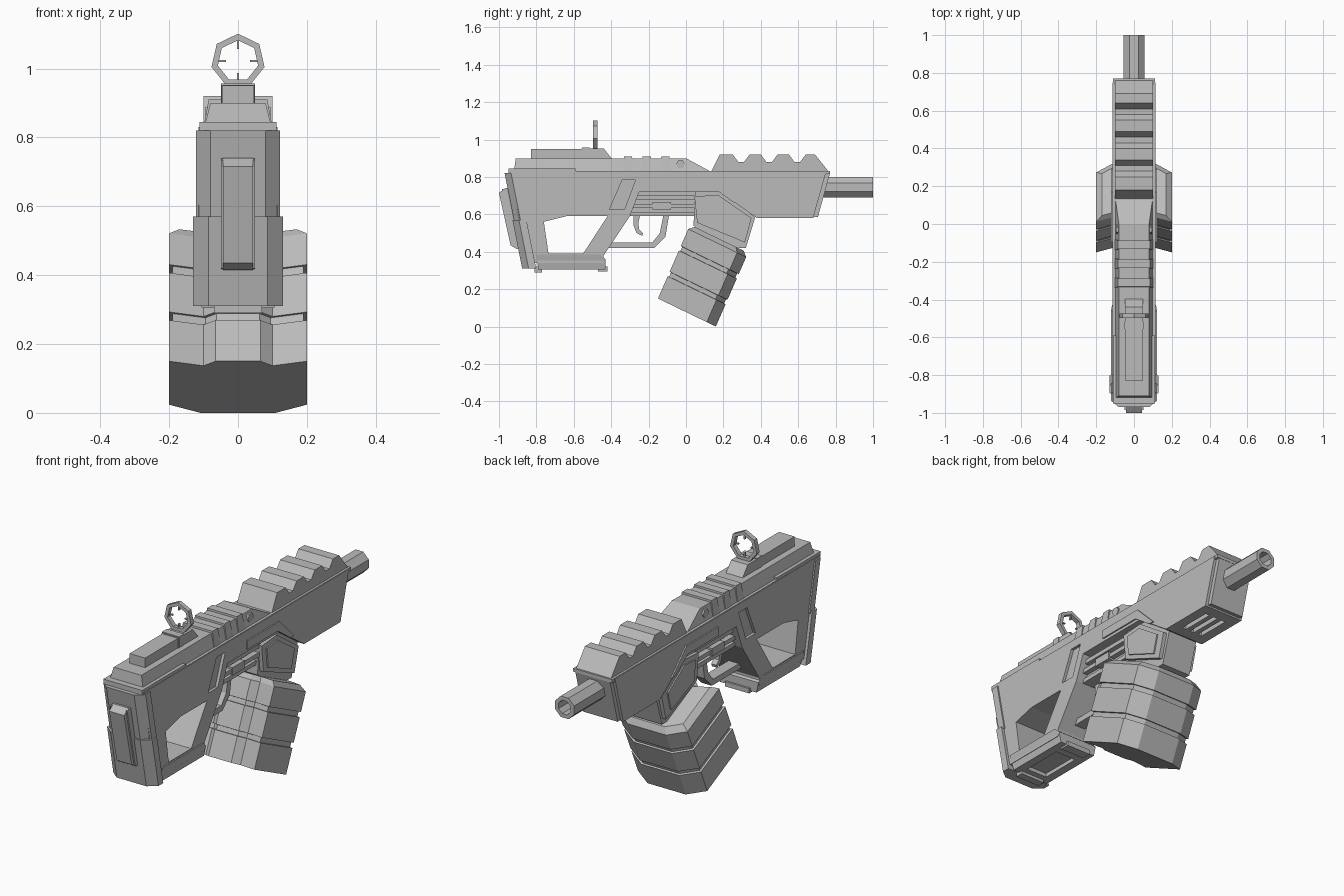
import bpy, bmesh, math

if "Cube" in bpy.data.objects:
    bpy.data.objects.remove(bpy.data.objects["Cube"])

grey = bpy.data.materials.new("mid_grey")
grey.diffuse_color = (0.5, 0.5, 0.5, 1)
grey.use_nodes = True
grey.node_tree.nodes["Principled BSDF"].inputs["Base Color"].default_value = grey.diffuse_color


def loft(name, rings, closed=False):
    """Skin through equal-sized rings; cap the ends, or join last to first."""
    bm = bmesh.new()
    vs = [[bm.verts.new(p) for p in r] for r in rings]
    n = len(vs[0])
    pairs = list(zip(vs, vs[1:])) + ([(vs[-1], vs[0])] if closed else [])
    for a, b in pairs:
        for i in range(n):
            j = (i + 1) % n
            bm.faces.new((a[i], a[j], b[j], b[i]))
    if not closed:
        bm.faces.new(vs[0][::-1])
        bm.faces.new(vs[-1])
    bmesh.ops.recalc_face_normals(bm, faces=bm.faces)
    me = bpy.data.meshes.new(name)
    bm.to_mesh(me)
    bm.free()
    me.materials.append(grey)
    ob = bpy.data.objects.new(name, me)
    bpy.context.collection.objects.link(ob)
    return ob


def prism(name, pts, w, top=None):
    """Side profile (y, z) with half width w, tapering to half width top."""
    top = w if top is None else top
    z0, z1 = min(p[1] for p in pts), max(p[1] for p in pts)
    hw = [w + (top - w) * (z - z0) / (z1 - z0) for _, z in pts]
    return loft(name, [[(s * h, y, z) for h, (y, z) in zip(hw, pts)] for s in (-1, 1)])


def side_plates(name, pts, x0, x1):
    """Same plate on the left and right sides."""
    for s, tag in ((-1, "left"), (1, "right")):
        loft(f"{name}_{tag}", [[(s * x, y, z) for y, z in pts] for x in (x0, x1)])


def box_pts(y0, y1, z0, z1):
    return [(y0, z0), (y1, z0), (y1, z1), (y0, z1)]


def tube(name, n, r, ri, y0, y1, z, phase):
    """Faceted hollow tube along y."""
    def ring(rad, y):
        a = [phase + 2 * math.pi * i / n for i in range(n)]
        return [(rad * math.cos(t), y, z + rad * math.sin(t)) for t in a]
    return loft(name, [ring(r, y0), ring(r, y1), ring(ri, y1), ring(ri, y0)], True)


def cut(ob, cutter):
    cutter.hide_render = True
    cutter.hide_set(True)
    m = ob.modifiers.new("cut", 'BOOLEAN')
    m.operation, m.object, m.solver = 'DIFFERENCE', cutter, 'EXACT'


# Main body with stock opening, side recesses and underside vents
body = prism("body", [(-.94, .83), (.75, .83), (.68, .58), (.38, .58), (.18, .72),
                      (-.25, .72), (-.30, .59), (-.44, .38), (-.44, .34),
                      (-.81, .34), (-.85, .34)], .115)
cut(body, prism("stock_opening_cutter", [(-.76, .56), (-.64, .59), (-.42, .59),
                                         (-.55, .39), (-.735, .39)], .3))
for s in (-1, 1):
    pts = [(-.41, .625), (-.34, .785), (-.27, .785), (-.33, .625)]
    cut(body, loft("side_recess_cutter", [[(s * x, y, z) for y, z in pts] for x in (.1, .2)]))
for x in (-.05, 0, .05):
    cut(body, loft("vent_cutter", [[(x + d, y, z) for y, z in box_pts(.44, .62, .5, .605)]
                                   for d in (-.012, .012)]))
prism("nose_plate", [(.73, .815), (.77, .82), (.705, .585), (.665, .59)], .1)
prism("body_top_strip", box_pts(-.95, -.59, .82, .845), .112)
prism("body_edge_strip", box_pts(-.59, .77, .815, .832), .112)

# Barrel
tube("barrel", 8, .059, .038, .70, 1.0, .745, math.pi / 8)

# Rear rail, its ribs and bolt
prism("rear_rail", [(-.92, .83), (.13, .83), (0, .9), (-.91, .9)], .098, .08)
for i in range(3):
    y = -.31 + i * .1
    prism(f"rail_rib_{i}", [(y - .028, .83), (y + .028, .83), (y + .022, .91), (y - .022, .91)],
          .1, .085)
loft("rail_bolt", [[(x, -.03 + .024 * math.cos(a * math.pi / 3),
                     .868 + .024 * math.sin(a * math.pi / 3)) for a in range(6)]
                   for x in (-.095, .095)])

# Front rail with notches
teeth = [(.13, .82), (.18, .92)]
for i in range(3):
    y = .25 + i * .15
    teeth += [(y, .92), (y + .03, .88), (y + .06, .88), (y + .09, .92)]
prism("front_rail", teeth + [(.69, .92), (.77, .82)], .1)

# Sight base and ring sight
prism("sight_rail", box_pts(-.83, -.56, .89, .95), .045)
prism("sight_base", [(-.56, .89), (-.39, .89), (-.44, .952), (-.56, .952)], .048)
prism("sight_clamp", box_pts(-.555, -.515, .89, .957), .05)
tube("sight_ring", 7, .079, .06, -.497, -.473, 1.022, math.pi / 2)
for i in range(4):
    c, s = [(1, 0), (0, 1), (-1, 0), (0, -1)][i]
    loft(f"sight_tick_{i}", [[(c * r - s * d, y, 1.022 + s * r + c * d)
                              for y, d in box_pts(-.49, -.48, -.003, .003)]
                             for r in (.035, .06)])


# Butt: two chamfered shells following the slanted back
def butt(name, z0, z1, w, inner, off):
    rings = []
    for z in (z0, z1):
        b = -.97 + (.82 - z) * .2 + off
        rings.append([(-w, b + .075, z), (-w, b + .035, z), (-inner, b, z),
                      (inner, b, z), (w, b + .035, z), (w, b + .075, z)])
    loft(name, rings)


butt("butt_upper", .56, .82, .122, .08, 0)
butt("butt_lower", .31, .57, .13, .085, -.008)
prism("butt_pad", [(-.94, .74), (-.965, .74), (-1, .715), (-.938, .435),
                   (-.905, .415), (-.87, .415)], .043)
side_plates("butt_pad_rim", [(-.94, .74), (-.985, .735), (-.917, .42), (-.87, .415)], .043, .05)

# Stock foot with hollow underside
foot = prism("stock_foot", [(-.79, .305), (-.43, .305), (-.43, .36), (-.46, .385),
                            (-.80, .385)], .105, .122)
cut(foot, prism("foot_cutter", box_pts(-.74, -.52, .2, .325), .06))
prism("foot_catch", box_pts(-.47, -.42, .295, .32), .07)
prism("foot_rear_plate", box_pts(-.81, -.77, .29, .32), .07)

# Inner receiver, rods and lower rail
prism("receiver_core", box_pts(-.32, .08, .60, .74), .06)
prism("lower_rail", box_pts(-.43, .06, .59, .612), .075)
for i, z in enumerate((.645, .69)):
    side_plates(f"receiver_rod_{i}", box_pts(-.29, .06, z - .011, z + .011), .05, .088)
side_plates("receiver_latch", box_pts(-.18, -.08, .625, .665), .05, .095)

# Trigger and guard
prism("trigger_guard", [(-.42, .42), (-.17, .42), (-.11, .48), (-.09, .6), (-.12, .6),
                        (-.14, .5), (-.18, .45), (-.4, .45)], .03)
prism("trigger", [(-.28, .6), (-.28, .54), (-.265, .5), (-.235, .485), (-.23, .5),
                  (-.25, .52), (-.255, .55), (-.245, .6)], .015)

# Angled side trim and magazine well
side_plates("side_trim", [(-.095, .735), (-.095, .78), (.17, .78), (.29, .66), (.26, .66),
                          (.155, .735)], .11, .122)
prism("magazine_well", [(.05, .73), (.18, .73), (.37, .585), (.32, .42), (.2, .42), (.04, .54)], .085)
well = [(.045, .695), (.17, .705), (.35, .58), (.315, .45), (.06, .555)]
side_plates("well_frame", well, .08, .105)
side_plates("well_panel", [(.18 + (y - .18) * .75, .6 + (z - .6) * .75) for y, z in well],
            .1, .112)


# Tilted magazine with two grooves
half = [(.065, 0), (.1, .03), (.2, 0), (.2, .29), (.11, .344)]
section = half + [(-x, u) for x, u in half[::-1]]


def mag_ring(v, k):
    return [(x * k, -.15 + .9 * (.17 + (u - .17) * k) + .4 * v,
             .15 - .435 * (.17 + (u - .17) * k) + .917 * v) for x, u in section]


loft("magazine", [mag_ring(v, k) for v, k in
                  ((0, 1), (.13, 1), (.131, .95), (.155, .95), (.156, 1), (.28, 1),
                   (.281, .95), (.305, .95), (.306, 1), (.405, 1), (.43, .85))])
